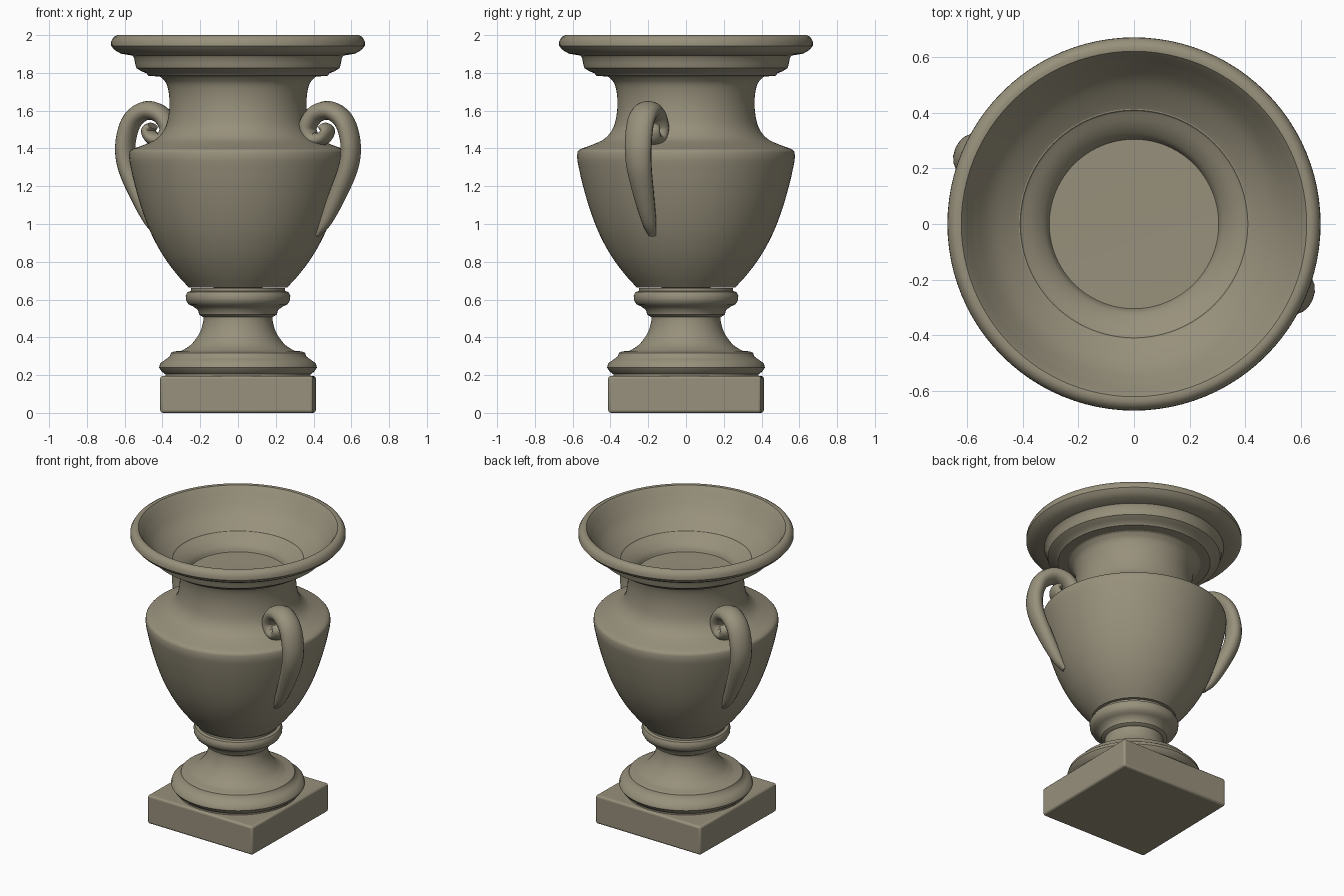
import bpy, bmesh, math
from mathutils import Vector, Matrix

if "Cube" in bpy.data.objects:
    bpy.data.objects.remove(bpy.data.objects["Cube"])

stone = bpy.data.materials.new("weathered stone")
stone.diffuse_color = (0.31, 0.28, 0.20, 1)
stone.use_nodes = True
stone.node_tree.nodes["Principled BSDF"].inputs["Base Color"].default_value = stone.diffuse_color


def finish(obj, angle=40):
    if not obj.data.materials:
        obj.data.materials.append(stone)
    bpy.ops.object.select_all(action='DESELECT')
    obj.select_set(True)
    bpy.context.view_layer.objects.active = obj
    bpy.ops.object.shade_smooth_by_angle(angle=math.radians(angle))


def new_object(name, bm):
    bmesh.ops.recalc_face_normals(bm, faces=bm.faces)
    mesh = bpy.data.meshes.new(name)
    bm.to_mesh(mesh)
    bm.free()
    obj = bpy.data.objects.new(name, mesh)
    bpy.context.collection.objects.link(obj)
    return obj


def lathe(name, profile, steps=96):
    """Revolve (radius, height) points around z; ends lie on the axis."""
    bm = bmesh.new()
    verts = [bm.verts.new((r, 0, z)) for r, z in profile]
    edges = [bm.edges.new(p) for p in zip(verts, verts[1:])]
    bmesh.ops.spin(bm, geom=verts + edges, axis=(0, 0, 1), cent=(0, 0, 0),
                   angle=math.tau, steps=steps, use_duplicate=False)
    bmesh.ops.remove_doubles(bm, verts=bm.verts, dist=0.0005)
    finish(new_object(name, bm))


def spline(points, n=6):
    """Catmull-Rom curve through points of any dimension."""
    pts = [Vector(p) for p in points]
    pts = [2 * pts[0] - pts[1]] + pts + [2 * pts[-1] - pts[-2]]
    out = []
    for a, b, c, d in zip(pts, pts[1:], pts[2:], pts[3:]):
        for i in range(n):
            t = i / n
            out.append(0.5 * (2 * b + (c - a) * t + (2 * a - 5 * b + 4 * c - d) * t * t
                              + (3 * b - a - 3 * c + d) * t ** 3))
    return out + [pts[-2]]


# square plinth with softened edges
bm = bmesh.new()
bmesh.ops.create_cube(bm, size=1, matrix=Matrix.Translation((0, 0, 0.0975))
                      @ Matrix.Rotation(math.radians(-1), 4, 'Z')
                      @ Matrix.Diagonal((0.81, 0.81, 0.195, 1)))
plinth = new_object("plinth", bm)
bevel = plinth.modifiers.new("soft edges", 'BEVEL')
bevel.width, bevel.segments = 0.014, 3
finish(plinth)

# moulded foot and waisted stem
foot = [(0.385, 0.18), (0.385, 0.205), (0.405, 0.22), (0.418, 0.24), (0.412, 0.262),
        (0.385, 0.282), (0.362, 0.298), (0.355, 0.318), (0.335, 0.326)]
stem = spline([(0.30, 0.328), (0.25, 0.36), (0.205, 0.42), (0.185, 0.48), (0.183, 0.52)], 4)
lathe("foot_and_stem", [(0, 0.18)] + foot + [tuple(p) for p in stem] + [(0, 0.52)])

# rounded collar under the bowl
lathe("collar", [(0, 0.505), (0.18, 0.505), (0.205, 0.52), (0.212, 0.545), (0.24, 0.565),
                 (0.263, 0.575), (0.275, 0.597), (0.277, 0.622), (0.268, 0.64),
                 (0.25, 0.645), (0.25, 0.66), (0, 0.66)])

# bowl, shoulder, neck, flared rim and shallow interior
bowl = spline([(0.262, 0.665), (0.325, 0.735), (0.395, 0.83), (0.46, 0.95), (0.51, 1.08),
               (0.55, 1.22), (0.574, 1.33)], 4)
shoulder = spline([(0.577, 1.36), (0.566, 1.392), (0.50, 1.418), (0.43, 1.452),
                   (0.385, 1.51), (0.366, 1.59), (0.364, 1.67), (0.378, 1.74), (0.41, 1.78)], 4)
rim = [(0.475, 1.785), (0.485, 1.798), (0.51, 1.808), (0.538, 1.825), (0.545, 1.85),
       (0.55, 1.88), (0.56, 1.892), (0.62, 1.902), (0.652, 1.92), (0.672, 1.943),
       (0.671, 1.968), (0.658, 1.99), (0.64, 2.0), (0.622, 1.997), (0.608, 1.98)]
inside = spline([(0.59, 1.95), (0.52, 1.86), (0.43, 1.79), (0.36, 1.75), (0.32, 1.715),
                 (0.305, 1.685)], 4)
body = [tuple(p) for part in (bowl, shoulder) for p in part] + rim + [tuple(p) for p in inside]
lathe("urn_body", [(0, 0.66)] + body + [(0, 1.68)])

# scrolled handles: radius, height, half thickness, half width
path = spline([(0.455, 0.94, 0.012, 0.022), (0.505, 1.02, 0.035, 0.04),
               (0.58, 1.17, 0.046, 0.058), (0.637, 1.31, 0.05, 0.07),
               (0.647, 1.43, 0.05, 0.075), (0.61, 1.545, 0.05, 0.075),
               (0.53, 1.60, 0.05, 0.073), (0.445, 1.58, 0.048, 0.07),
               (0.40, 1.51, 0.045, 0.07), (0.43, 1.45, 0.04, 0.068),
               (0.49, 1.455, 0.036, 0.068), (0.515, 1.495, 0.032, 0.068),
               (0.49, 1.52, 0.022, 0.06)])
SIDES = 16
for side, turn in (("right", -23), ("left", 157)):
    bm = bmesh.new()
    rings = []
    for i, p in enumerate(path):
        a, b = path[max(i - 1, 0)], path[min(i + 1, len(path) - 1)]
        tangent = Vector((b[0] - a[0], b[1] - a[1])).normalized()
        ring = []
        for k in range(SIDES):
            ang = math.tau * k / SIDES
            u, v = math.cos(ang) * p[2], math.sin(ang) * p[3]
            ring.append(bm.verts.new((p[0] + tangent.y * u, v, p[1] - tangent.x * u)))
        rings.append(ring)
    for r0, r1 in zip(rings, rings[1:]):
        for k in range(SIDES):
            j = (k + 1) % SIDES
            bm.faces.new((r0[k], r0[j], r1[j], r1[k]))
    bm.faces.new(rings[0])
    bm.faces.new(rings[-1])
    bmesh.ops.rotate(bm, verts=bm.verts, cent=(0, 0, 0),
                     matrix=Matrix.Rotation(math.radians(turn), 3, 'Z'))
    finish(new_object(side + "_handle", bm), 60)
